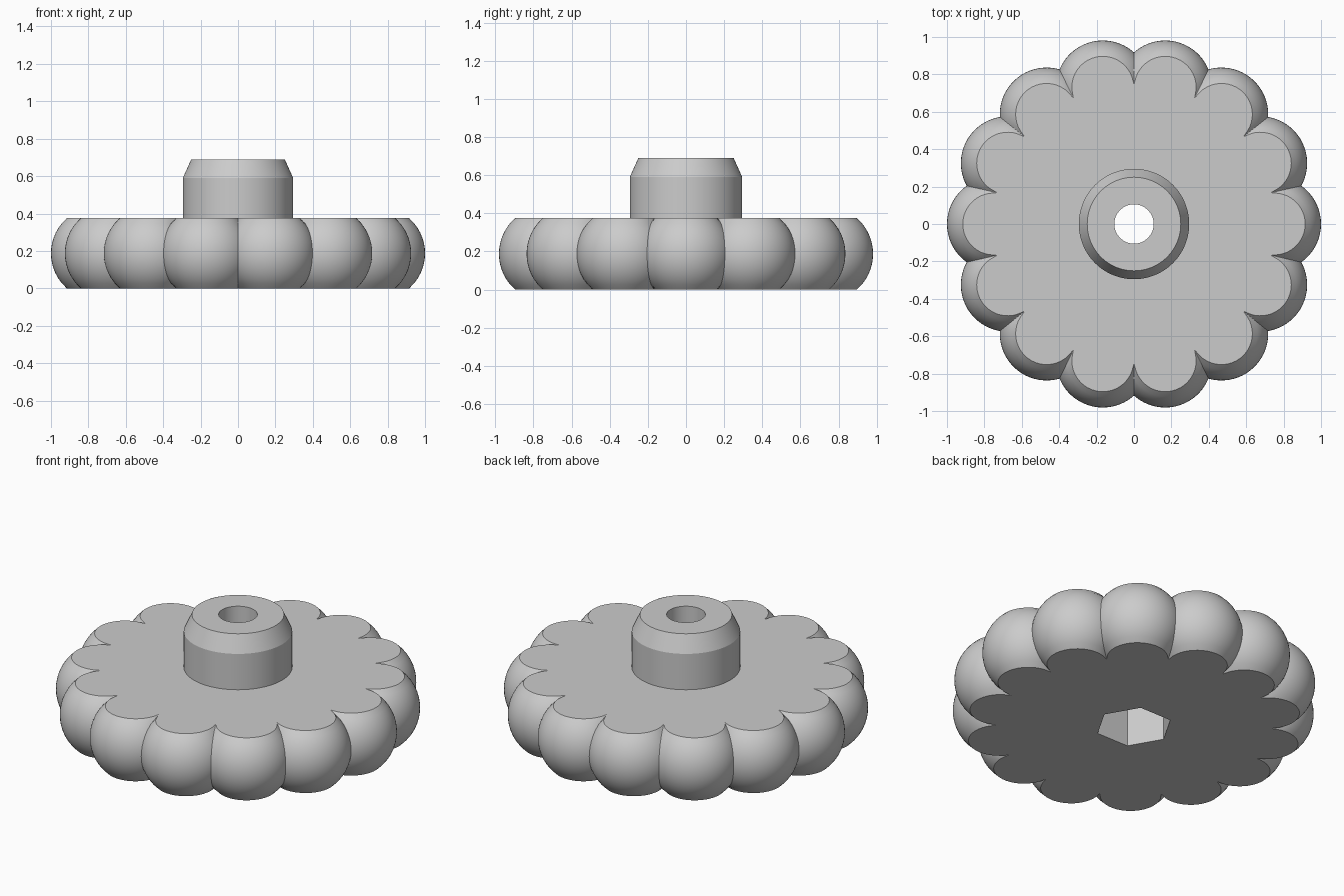
import bpy
import bmesh
from math import sin, cos, pi, sqrt, radians

if "Cube" in bpy.data.objects:
    bpy.data.objects.remove(bpy.data.objects["Cube"], do_unlink=True)

LOBES, COLS, ROWS = 14, 26, 14
HEIGHT = 0.375            # thickness of the grip
DISC_R = 0.75             # inner disc, also the circle of lobe centres
LOBE_R = 0.25
HUB_R, HUB_TOP_R, BORE_R = 0.295, 0.25, 0.105
HUB_SHOULDER, HUB_TOP = 0.59, 0.69
HEX_R, HEX_DEPTH = 0.21, 0.3

grey = bpy.data.materials.new("grey plastic")
grey.use_nodes = True
colour = (0.6, 0.6, 0.6, 1)
grey.diffuse_color = colour
grey.node_tree.nodes["Principled BSDF"].inputs["Base Color"].default_value = colour


def make_object(name, bm):
    bmesh.ops.recalc_face_normals(bm, faces=bm.faces)
    mesh = bpy.data.meshes.new(name)
    bm.to_mesh(mesh)
    bm.free()
    mesh.materials.append(grey)
    obj = bpy.data.objects.new(name, mesh)
    bpy.context.collection.objects.link(obj)
    return obj


def rim_radius(phi, z):
    """Outer radius of a ball-shaped lobe at angle phi from its middle."""
    half = LOBE_R ** 2 - (z - HEIGHT / 2) ** 2 - (DISC_R * sin(phi)) ** 2
    if half <= 0:
        return DISC_R
    return max(DISC_R, DISC_R * cos(phi) + sqrt(half))


def section(phi):
    """Closed radial section: lobed rim, hub and bore."""
    span = math_span = pi / 2 - sin(0)
    tilt = [-1 + 2 * i / ROWS for i in range(ROWS + 1)]
    rim = []
    for t in tilt:
        z = HEIGHT / 2 * (1 + t)
        rim.append((rim_radius(phi, z), z))
    hub = [(HUB_R, HEIGHT), (HUB_R, HUB_SHOULDER), (HUB_TOP_R, HUB_TOP)]
    bore = [(BORE_R, HUB_TOP), (BORE_R, 0)]
    return rim + hub + bore


# Knob body: radial sections swept around the axis, closer together at the notches
bm = bmesh.new()
half_step = pi / LOBES
columns = []
for lobe in range(LOBES):
    for c in range(COLS):
        phi = half_step * sin(pi * (c / COLS - 0.5))
        a = lobe * 2 * half_step + phi
        columns.append([bm.verts.new((r * cos(a), r * sin(a), z))
                        for r, z in section(phi)])
for i, col in enumerate(columns):
    nxt = columns[(i + 1) % len(columns)]
    for j in range(len(col)):
        k = (j + 1) % len(col)
        bm.faces.new((col[j], nxt[j], nxt[k], col[k]))
knob = make_object("lobed_knob", bm)

# Hexagonal nut pocket cut into the underside, corners on the x axis
bm = bmesh.new()
bottom = [bm.verts.new((HEX_R * cos(i * pi / 3), HEX_R * sin(i * pi / 3), -0.1))
          for i in range(6)]
base = bm.faces.new(bottom)
top = bmesh.ops.extrude_face_region(bm, geom=[base])["geom"]
bmesh.ops.translate(bm, vec=(0, 0, HEX_DEPTH + 0.1),
                    verts=[g for g in top if isinstance(g, bmesh.types.BMVert)])
cutter = make_object("nut_pocket_cutter", bm)
cutter.hide_render = True

cut = knob.modifiers.new("nut pocket", 'BOOLEAN')
cut.operation = 'DIFFERENCE'
cut.solver = 'EXACT'
cut.object = cutter
bpy.ops.object.select_all(action='DESELECT')
knob.select_set(True)
bpy.context.view_layer.objects.active = knob
bpy.ops.object.modifier_apply(modifier=cut.name)
bpy.data.objects.remove(cutter, do_unlink=True)

# Smooth lobes and hub, crisp notches and rims
bpy.ops.object.shade_smooth_by_angle(angle=radians(18))
